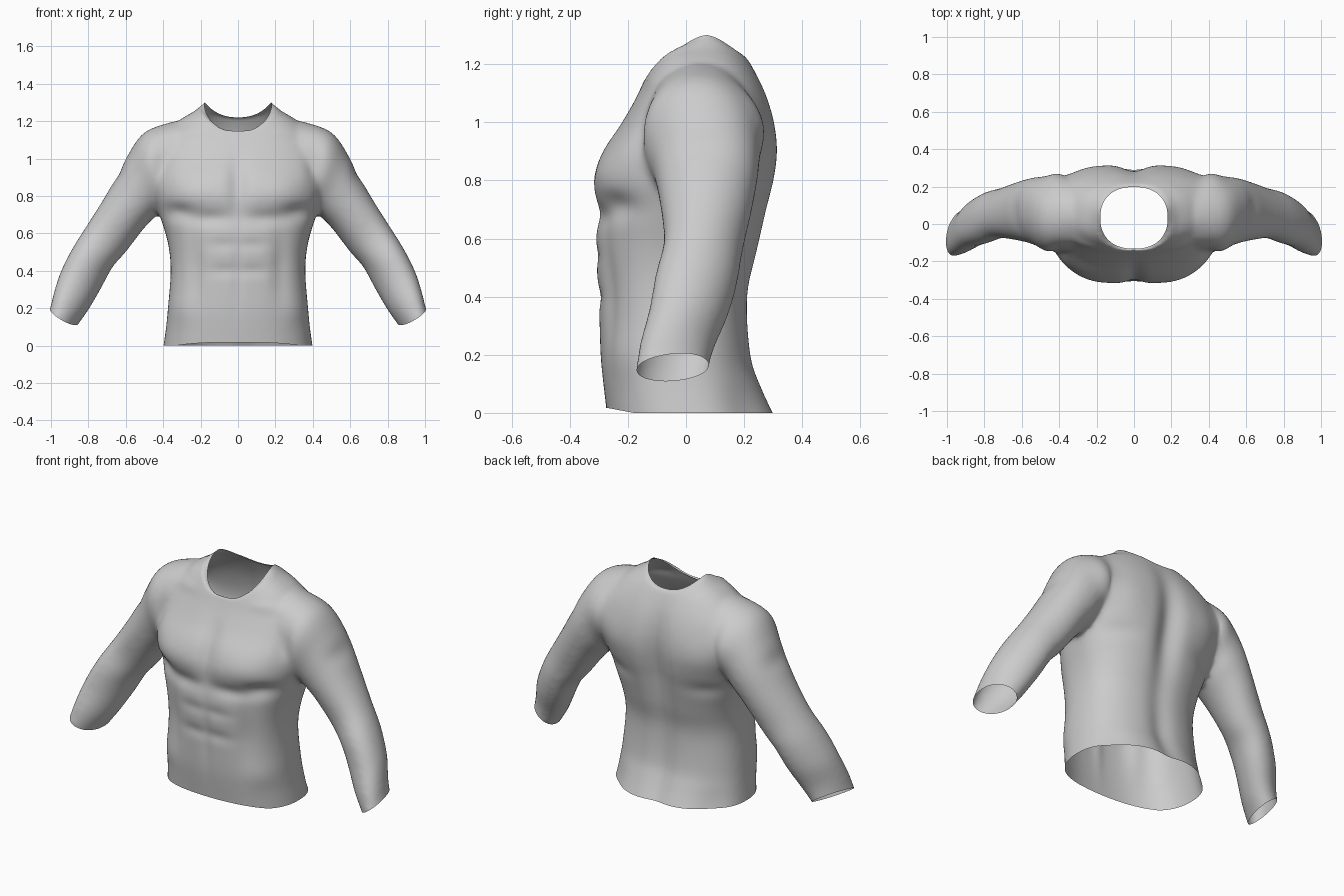
import bpy, bmesh, math
from mathutils import Vector

cube = bpy.data.objects.get("Cube")
if cube:
    bpy.data.objects.remove(cube, do_unlink=True)

SIDES, STEPS = 64, 5


def power_circle(angle, n):
    """Point on a unit superellipse."""
    c, s = math.cos(angle), math.sin(angle)
    return (math.copysign(abs(c) ** (2 / n), c), math.copysign(abs(s) ** (2 / n), s))


def refine(rows):
    """Catmull-Rom interpolation through rows of equal length."""
    rows = [Vector(r) for r in rows]
    out = []
    for i in range(len(rows) - 1):
        a, b, c, d = (rows[min(max(i + k, 0), len(rows) - 1)] for k in (-1, 0, 1, 2))
        for s in range(STEPS):
            t = s / STEPS
            out.append(b + (c - a) * t / 2 + (a * 2 - b * 5 + c * 4 - d) * t * t / 2
                       + (b * 3 - a - c * 3 + d) * t ** 3 / 2)
    return out + [rows[-1]]


def loft(bm, frames, n):
    """Closed tube through (centre, axis u, axis v) frames."""
    rings = []
    for centre, u, v in frames:
        ring = []
        for k in range(SIDES):
            a, b = power_circle(math.tau * k / SIDES, n)
            ring.append(bm.verts.new(centre + u * a + v * b))
        rings.append(ring)
    faces = [bm.faces.new(rings[0]), bm.faces.new(rings[-1])]
    for low, high in zip(rings, rings[1:]):
        for k in range(SIDES):
            j = (k + 1) % SIDES
            faces.append(bm.faces.new((low[k], low[j], high[j], high[k])))
    bmesh.ops.recalc_face_normals(bm, faces=faces)


# Trunk: height, half width, front y, back y
trunk = [
    (-.06, .41, -.27, .335), (0, .40, -.275, .305), (.1, .385, -.285, .26),
    (.2, .375, -.295, .228), (.4, .36, -.302, .217), (.55, .375, -.312, .25),
    (.7, .42, -.308, .285), (.8, .45, -.317, .308), (.9, .47, -.287, .318),
    (1, .46, -.222, .308), (1.1, .42, -.165, .278), (1.2, .32, -.12, .228),
    (1.26, .225, -.085, .185), (1.31, .175, -.03, .15), (1.37, .14, 0, .12),
]
# Arm: outer x and z, inner x and z, front y, back y
arm = [
    (.34, 1.2, .2, .85, -.12, .22), (.50, 1.14, .36, .76, -.155, .24),
    (.60, 1, .43, .7, -.115, .25), (.7, .815, .5, .63, -.09, .23),
    (.8, .655, .6, .5, -.075, .195), (.885, .52, .67, .42, -.1, .175),
    (.95, .39, .73, .31, -.12, .14), (.985, .28, .8, .19, -.15, .09),
    (1.005, .2, .86, .105, -.165, .07), (1.03, .13, .9, .04, -.17, .06),
]

bm = bmesh.new()
loft(bm, [(Vector((0, (f + b) / 2, z)), Vector((w, 0, 0)), Vector((0, (b - f) / 2, 0)))
          for z, w, f, b in refine(trunk)], 2.45)
for side in (1, -1):
    frames = []
    for i, (ox, oz, ix, iz, f, b) in enumerate(refine(arm)):
        twist = -.035 * min(max(i / STEPS - 2.5, 0) / 3, 1)   # forearm turns in
        frames.append((Vector((side * (ox + ix) / 2, (f + b) / 2, (oz + iz) / 2)),
                       Vector((side * (ox - ix) / 2, twist, (oz - iz) / 2)),
                       Vector((0, (b - f) / 2, 0))))
    loft(bm, frames, 2.1)

mesh = bpy.data.meshes.new("muscular_torso")
bm.to_mesh(mesh)
bm.free()
torso = bpy.data.objects.new("muscular_torso", mesh)
bpy.context.collection.objects.link(torso)
bpy.context.view_layer.objects.active = torso
torso.select_set(True)

# Fuse trunk and arms into one skin
remesh = torso.modifiers.new("fuse", 'REMESH')
remesh.mode, remesh.voxel_size = 'VOXEL', .013
relax = torso.modifiers.new("relax", 'SMOOTH')
relax.factor, relax.iterations = .5, 18
for name in ("fuse", "relax"):
    bpy.ops.object.modifier_apply(modifier=name)

# Muscle relief: centre, radii, height along the normal (mirrored in x)
relief = [
    ((0, -.3, .86), (.05, .15, .17), -.024),      # breastbone
    ((.24, -.3, .82), (.13, .12, .09), .013),     # chest
    ((.15, -.3, .68), (.13, .1, .04), -.016),     # chest crease
    ((.32, -.25, .71), (.08, .12, .045), -.02),
    ((0, -.3, .4), (.03, .1, .22), -.007),        # belly line
    ((.23, -.27, .42), (.05, .1, .2), -.013),     # belly sides
    ((.3, -.22, .2), (.09, .1, .08), .006),       # flank
    ((.34, .24, 0), (.12, .14, .14), -.026),      # back corner of the hem
    ((0, .3, .8), (.075, .15, .3), -.042),        # spine
    ((0, .27, .2), (.07, .14, .3), -.022),
    ((.28, .3, .9), (.12, .1, .12), .012),        # shoulder blade
    ((.33, .28, .7), (.12, .1, .045), -.012),
    ((.41, .24, .98), (.07, .1, .13), .03),       # rear of shoulder
    ((.41, -.17, .98), (.045, .1, .12), -.012),   # front of shoulder
    ((.25, -.1, 1.14), (.12, .06, .03), .006),    # collarbone
    ((.64, .05, .92), (.05, .12, .06), -.009),    # end of deltoid
]
relief += [((.07, -.3, z), (.09, .1, .035), -.008) for z in (.54, .4)]

bm = bmesh.new()
bm.from_mesh(mesh)
bm.normal_update()
moves = []
for v in bm.verts:
    p = Vector((abs(v.co.x), v.co.y, v.co.z))
    height = 0
    for centre, radii, amount in relief:
        d = sum(((p[i] - centre[i]) / radii[i]) ** 2 for i in range(3))
        height += amount * math.exp(-d)
    moves.append(v.normal * height)
for v, move in zip(bm.verts, moves):
    v.co += move


# Open the hem and the cuffs
def cut(point, normal):
    bmesh.ops.bisect_plane(bm, geom=bm.verts[:] + bm.edges[:] + bm.faces[:],
                           plane_co=point, plane_no=normal, clear_outer=True)


cut((0, 0, 0), (0, 0, -1))
for side in (1, -1):
    cut((side * .93, -.05, .155), (side * .56, .2, -.83))

# Hem rises slightly at the front
for v in bm.verts:
    if v.co.z < .1:
        v.co.z += .017 * (1 - v.co.z / .1) * min(max((-.18 - v.co.y) / .09, 0), 1)

# Open the neck and shape its rim
NECK_Y, PEAK_Y = .033, .07


def neck_reach(co):
    return (abs(co.x / .18) ** 2.3 + abs((co.y - NECK_Y) / .165) ** 2.3) ** (1 / 2.3)


bmesh.ops.delete(bm, geom=[v for v in bm.verts if v.co.z > 1 and neck_reach(v.co) < 1],
                 context='VERTS')
for v in bm.verts:
    if v.is_boundary and v.co.z > 1:
        reach = neck_reach(v.co)
        v.co.x /= reach
        v.co.y = NECK_Y + (v.co.y - NECK_Y) / reach
        end, span = (1.22, .128) if v.co.y > PEAK_Y else (1.14, .202)
        v.co.z = 1.3 - (1.3 - end) * (abs(v.co.y - PEAK_Y) / span) ** 1.6
collar = [v for v in bm.verts if v.co.z > 1 and not v.is_boundary and neck_reach(v.co) < 1.4]
for _ in range(8):
    bmesh.ops.smooth_vert(bm, verts=collar, factor=.5,
                          use_axis_x=True, use_axis_y=True, use_axis_z=True)
bm.to_mesh(mesh)
bm.free()

# Plain grey skin
grey = bpy.data.materials.new("light_grey")
grey.use_nodes = True
grey.diffuse_color = (.6, .6, .6, 1)
grey.node_tree.nodes["Principled BSDF"].inputs["Base Color"].default_value = (.6, .6, .6, 1)
mesh.materials.clear()
mesh.materials.append(grey)
bpy.ops.object.shade_smooth()
